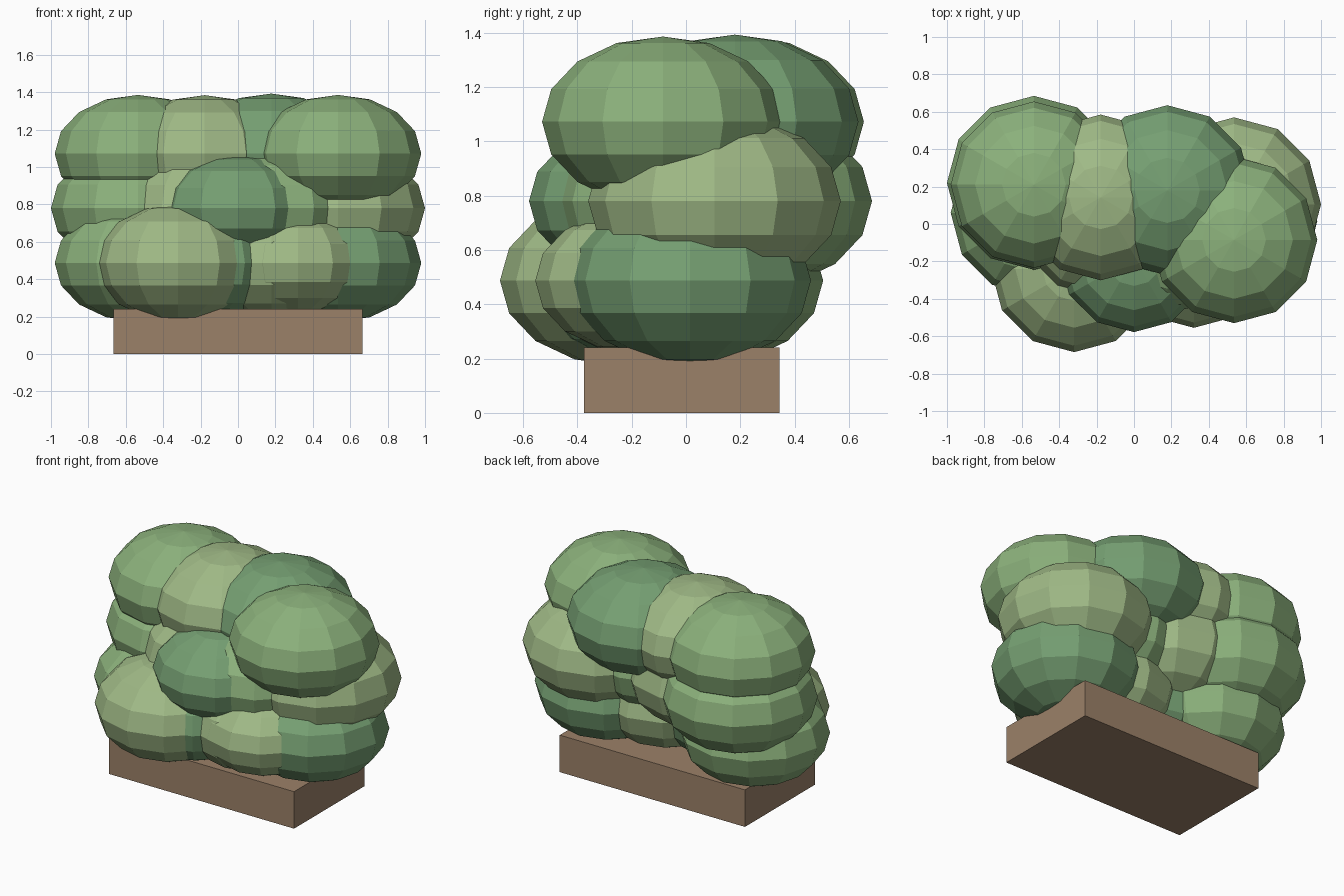
import bpy

if "Cube" in bpy.data.objects:
    bpy.data.objects.remove(bpy.data.objects["Cube"])


def material(name, rgb):
    m = bpy.data.materials.new(name)
    m.diffuse_color = (*rgb, 1)
    m.use_nodes = True
    m.node_tree.nodes["Principled BSDF"].inputs["Base Color"].default_value = m.diffuse_color
    return m


BROWN = material("planter_brown", (0.33, 0.22, 0.14))
MID = material("leaf_mid", (0.26, 0.44, 0.20))
LIGHT = material("leaf_light", (0.35, 0.49, 0.24))
DARK = material("leaf_dark", (0.18, 0.35, 0.17))


def clump(name, x, y, z, r, mat):
    """Flattened low-poly ball of leaves."""
    bpy.ops.mesh.primitive_uv_sphere_add(segments=12, ring_count=8, radius=1,
                                         location=(x, y, z))
    ob = bpy.context.object
    ob.name = name
    ob.scale = (r, r, r * 0.705)
    ob.data.materials.append(mat)


# Planter base
bpy.ops.mesh.primitive_cube_add(size=1, location=(0, -0.015, 0.12))
base = bpy.context.object
base.name = "planter_base"
base.scale = (1.33, 0.72, 0.24)
base.data.materials.append(BROWN)

# Three layers of four clumps: (y, radius, colour) from left to right
COLUMNS = (-0.535, -0.178, 0.178, 0.535)
LAYERS = {
    "lower": (0.487, [(0.06, 0.445, MID), (-0.15, 0.43, DARK),
                      (-0.08, 0.435, LIGHT), (0.015, 0.445, DARK)]),
    "middle": (0.78, [(0.22, 0.465, MID), (0.07, 0.46, LIGHT),
                      (-0.02, 0.46, MID), (0.105, 0.465, LIGHT)]),
    "upper": (1.072, [(0.21, 0.445, MID), (0.142, 0.443, LIGHT),
                      (0.18, 0.455, DARK), (-0.085, 0.445, MID)]),
}
for layer, (z, row) in LAYERS.items():
    for i, (x, (y, r, mat)) in enumerate(zip(COLUMNS, row), 1):
        clump(f"{layer}_leaf_clump_{i}", x, y, z, r, mat)

# Extra clumps bulging out at the front
clump("front_leaf_clump_left", -0.32, -0.24, 0.487, 0.445, LIGHT)
clump("front_leaf_clump_middle", 0.0, -0.178, 0.78, 0.40, DARK)
clump("front_leaf_clump_right", 0.32, -0.18, 0.487, 0.375, LIGHT)
